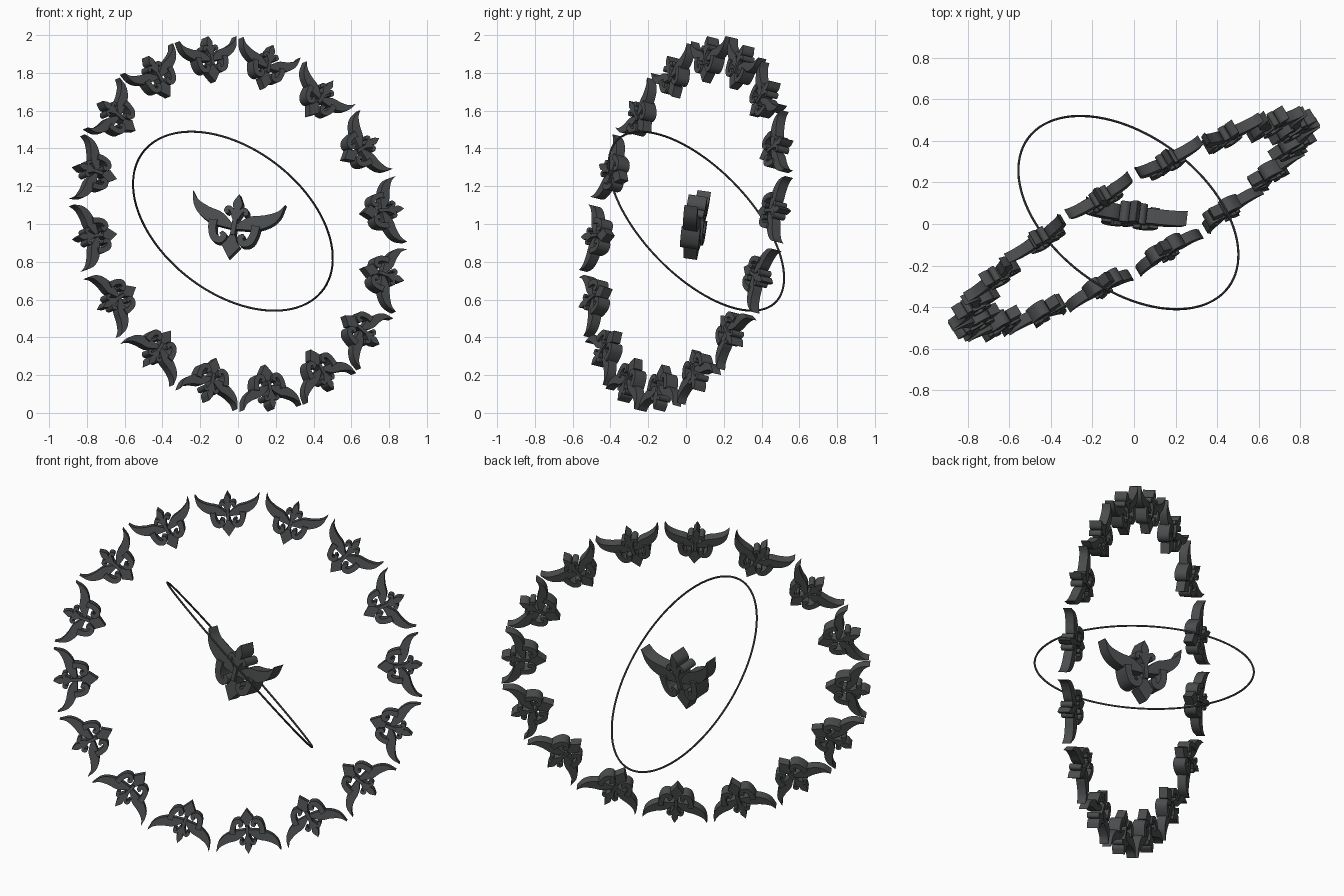
import bpy, bmesh, math
from mathutils import Vector, Matrix

cube = bpy.data.objects.get("Cube")
if cube:
    bpy.data.objects.remove(cube, do_unlink=True)

# Single dark metal colour
metal = bpy.data.materials.new("dark_grey_metal")
metal.use_nodes = True
colour = (0.07, 0.074, 0.076, 1)
metal.diffuse_color = colour
metal.node_tree.nodes["Principled BSDF"].inputs["Base Color"].default_value = colour

# Half thicknesses, in emblem half-widths
THIN, THICK = 0.145, 0.2


def smooth(pts, steps=5):
    """Catmull-Rom resampling of a list of equal-length tuples."""
    pts = [Vector(p) for p in pts]
    ext = [2 * pts[0] - pts[1]] + pts + [2 * pts[-1] - pts[-2]]
    out = []
    for a, b, c, d in zip(ext, ext[1:], ext[2:], ext[3:]):
        for i in range(steps):
            t = i / steps
            out.append(0.5 * (2 * b + (c - a) * t + (2 * a - 5 * b + 4 * c - d) * t * t
                              + (3 * b - a - 3 * c + d) * t ** 3))
    return out + [pts[-1]]


def ribbon(bm, edge_a, edge_b, depth=THIN, sides=(1, -1)):
    """Solid strip between two edges, mirrored to the other side."""
    for s in sides:
        rings = []
        for a, b in zip(edge_a, edge_b):
            rings.append([bm.verts.new((s * p[0], p[1], z))
                          for p, z in ((a, depth), (b, depth), (b, -depth), (a, -depth))])
        for r, q in zip(rings, rings[1:]):
            for i in range(4):
                j = (i + 1) % 4
                bm.faces.new((r[i], r[j], q[j], q[i]))
        bm.faces.new(rings[0])
        bm.faces.new(rings[-1])


def stroke(bm, path):
    """Thick curled strip along (x, y, half width) points."""
    pts = smooth(path)
    left, right = [], []
    for i, p in enumerate(pts):
        d = (pts[min(i + 1, len(pts) - 1)] - pts[max(i - 1, 0)]).xy.normalized()
        side = Vector((-d.y, d.x)) * p.z
        left.append(p.xy + side)
        right.append(p.xy - side)
    ribbon(bm, left, right, THICK)


def build_emblem():
    bm = bmesh.new()
    # Wings
    ribbon(bm,
           smooth([(1, 1.31), (.86, 1.14), (.6, 1.02), (.3, .94), (.04, .74)]),
           smooth([(.999, 1.305), (.93, 1.02), (.76, .82), (.47, .68), (.04, .63)]))
    # Large scrolls under the wings
    stroke(bm, [(.46, .76, .09), (.45, .57, .08), (.38, .4, .08),
                (.25, .35, .07), (.17, .45, .06), (.25, .52, .04)])
    # Pointed tail
    ribbon(bm, [(0, 0), (0, .27), (0, .38), (0, .5), (0, .7)],
           [(.005, 0), (.2, .27), (.12, .36), (.06, .5), (.05, .7)])
    # Crest: stem, small curls and pointed bud
    ribbon(bm, [(-.05, .5), (-.05, 1.05)], [(.05, .5), (.05, 1.05)], THICK, (1,))
    stroke(bm, [(.03, .86, .04), (.1, 1.02, .045), (.18, 1.06, .045),
                (.22, .99, .045), (.16, .96, .03)])
    ribbon(bm, smooth([(0, 1.0), (0, 1.17), (0, 1.37)]),
           smooth([(.04, 1.0), (.1, 1.17), (.004, 1.37)]), THICK)
    bmesh.ops.recalc_face_normals(bm, faces=bm.faces)
    mesh = bpy.data.meshes.new("winged_emblem")
    bm.to_mesh(mesh)
    bm.free()
    mesh.materials.append(metal)
    return mesh


def place(name, mesh, tail, up, normal, size):
    """Emblem with its tail at a point, pointing up, facing along normal."""
    right = up.cross(normal).normalized()
    up = normal.cross(right).normalized()
    rot = Matrix((right, up, normal)).transposed().to_4x4()
    obj = bpy.data.objects.new(name, mesh)
    bpy.context.collection.objects.link(obj)
    obj.matrix_world = Matrix.Translation(tail) @ rot @ Matrix.Scale(size, 4)
    return obj


emblem = build_emblem()

# Central emblem
across, up = Vector((.24, -.036, -.052)), Vector((.043, .03, .24))
centre = place("central_emblem", emblem, Vector((-.047, .022, .815)), up,
               across.cross(up).normalized(), 0.25)

# Outer ring of emblems, tails inward
axis = Vector((.5, -.85, .21)).normalized()
e2 = (Vector((0, 0, 1)) - axis * axis.z).normalized()
e1 = e2.cross(axis)
COUNT = 16
for i in range(COUNT):
    a = math.radians(4.4) + i * math.tau / COUNT
    out = e1 * math.cos(a) + e2 * math.sin(a)
    place(f"ring_emblem_{i + 1}", emblem, Vector((0, 0, 1)) + out * 0.768, out, axis, 0.178)

# Thin inner hoop
tilt = Vector((.47, .63, .61)).to_track_quat('Z', 'Y').to_euler()
bpy.ops.mesh.primitive_torus_add(location=(-.027, .055, 1.015), rotation=tilt,
                                 major_radius=0.6, minor_radius=0.0055,
                                 major_segments=96, minor_segments=8)
hoop = bpy.context.object
hoop.name = "inner_hoop"
hoop.data.materials.append(metal)

# Smooth curved sides, keep sharp outlines
for obj in (hoop, centre):
    bpy.ops.object.select_all(action='DESELECT')
    obj.select_set(True)
    bpy.context.view_layer.objects.active = obj
    bpy.ops.object.shade_smooth_by_angle(angle=math.radians(35))
